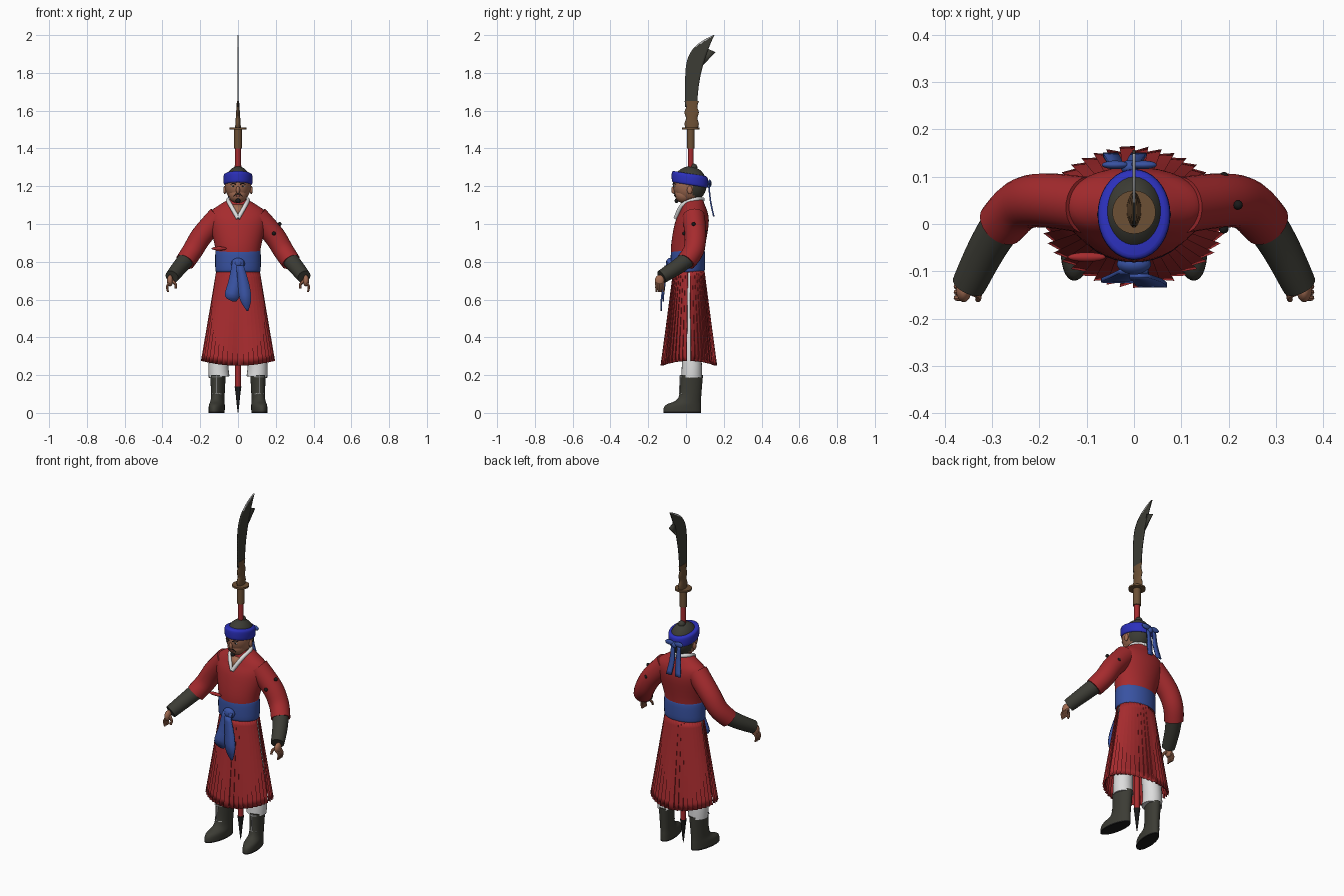
import bpy, bmesh, math
from mathutils import Vector

if "Cube" in bpy.data.objects:
    bpy.data.objects.remove(bpy.data.objects["Cube"], do_unlink=True)


def material(name, red, green, blue):
    mat = bpy.data.materials.new(name)
    mat.use_nodes = True
    mat.diffuse_color = (red, green, blue, 1)
    mat.node_tree.nodes["Principled BSDF"].inputs["Base Color"].default_value = mat.diffuse_color
    return mat


RED = material("red cloth", .38, .024, .027)
BLUE = material("sash blue", .04, .085, .36)
BRIGHT_BLUE = material("headband blue", .025, .03, .5)
LEATHER = material("dark leather", .045, .045, .035)
SKIN = material("skin", .36, .15, .085)
LIP = material("lips", .24, .07, .05)
WHITE = material("white cloth", .72, .72, .72)
WOOD = material("carved wood", .15, .08, .035)
BLACK = material("black", .01, .01, .01)
STEEL = material("bright steel", .45, .45, .45)


def finish(name, bm, mat):
    bmesh.ops.recalc_face_normals(bm, faces=bm.faces)
    mesh = bpy.data.meshes.new(name)
    bm.to_mesh(mesh)
    bm.free()
    part = bpy.data.objects.new(name, mesh)
    bpy.context.collection.objects.link(part)
    mesh.materials.append(mat)
    bpy.ops.object.select_all(action='DESELECT')
    part.select_set(True)
    bpy.context.view_layer.objects.active = part
    bpy.ops.object.shade_smooth_by_angle(angle=math.radians(40))
    return part


def mirror(part):
    part.modifiers.new("Mirror", 'MIRROR')
    return part


def thicken(part, thickness):
    solid = part.modifiers.new("Solidify", 'SOLIDIFY')
    solid.thickness, solid.offset = thickness, 0
    return part


def paint(part, mat, rule):
    part.data.materials.append(mat)
    for face in part.data.polygons:
        if rule(face.center):
            face.material_index = 1


def resample(rows, steps):
    """Smooth in-between rows through the given ones."""
    out = []
    last = len(rows) - 1
    for i in range(last):
        quad = rows[max(i - 1, 0)], rows[i], rows[i + 1], rows[min(i + 2, last)]
        for k in range(steps):
            t = k / steps
            out.append([b + t * (c - a) / 2 + t * t * (a - 2.5 * b + 2 * c - d / 2)
                        + t ** 3 * (1.5 * (b - c) + (d - a) / 2) for a, b, c, d in zip(*quad)])
    return out + [rows[last]]


def bridge(name, rings, mat, closed=True):
    bm = bmesh.new()
    loops = [[bm.verts.new(point) for point in ring] for ring in rings]
    count = len(loops[0])
    for low, high in zip(loops, loops[1:]):
        for i in range(count if closed else count - 1):
            j = (i + 1) % count
            bm.faces.new((low[i], low[j], high[j], high[i]))
    if closed:
        bm.faces.new(loops[0])
        bm.faces.new(loops[-1])
    return finish(name, bm, mat)


def turn(count):
    return [math.tau * i / count for i in range(count)]


def loft(name, rows, mat, steps=4, centre=0, shear=0, tilt=0):
    """Stack of level ellipses: rows are (z, y, x radius, y radius)."""
    rings = []
    for z, mid, wide, deep in resample(rows, steps):
        sides = [(wide * math.cos(a), mid + deep * math.sin(a)) for a in turn(36)]
        rings.append([(centre + x + shear * y, y, z + tilt * y) for x, y in sides])
    return bridge(name, rings, mat)


def tube(name, points, start, end, mat, sides=16):
    """Round tube along a path, tapering between two radii."""
    path = [Vector(p) for p in resample(points, 4)]
    last = len(path) - 1
    across, rings = None, []
    for i, p in enumerate(path):
        along = (path[min(i + 1, last)] - path[max(i - 1, 0)]).normalized()
        across = along.orthogonal() if across is None else across - along * across.dot(along)
        across.normalize()
        other = along.cross(across)
        radius = start + (end - start) * i / last
        rings.append([p + radius * (across * math.cos(a) + other * math.sin(a)) for a in turn(sides)])
    return bridge(name, rings, mat)


def ribbon(name, rows, mat):
    """Hanging cloth strip: rows are (x, y, z, half width)."""
    edges = [[(x - half, y, z), (x + half, y, z)] for x, y, z, half in resample(rows, 3)]
    return thicken(bridge(name, edges, mat, closed=False), .008)


def plate(name, points, mat, thickness):
    bm = bmesh.new()
    bm.faces.new([bm.verts.new(p) for p in points])
    return thicken(finish(name, bm, mat), thickness)


def blob(name, centre, size, mat):
    bm = bmesh.new()
    bmesh.ops.create_uvsphere(bm, u_segments=32, v_segments=24, radius=1)
    bmesh.ops.scale(bm, vec=size, verts=bm.verts)
    bmesh.ops.translate(bm, vec=centre, verts=bm.verts)
    return finish(name, bm, mat)


# Tunic, sleeves and forearm guards
loft("tunic", [(.75, .01, .11, .08), (.87, .01, .12, .09), (1, .03, .15, .09),
               (1.06, .04, .15, .075), (1.1, .04, .1, .06), (1.13, .04, .05, .05)], RED)
mirror(tube("sleeve", [(.1, .04, 1.04), (.19, .05, .94), (.24, .04, .86), (.28, 0, .8)], .06, .052, RED, 24))
mirror(tube("forearm_guard", [(.26, .03, .83), (.31, -.05, .77), (.35, -.13, .72)], .046, .036, LEATHER, 24))
for spot in (.22, .04, 1), (.19, .1, .96), (.19, -.01, .95):
    blob("sleeve_stud", spot, (.01, .01, .01), BLACK)

# Hands
mirror(blob("palm", (.36, -.14, .7), (.016, .025, .03), SKIN))
for i in range(4):
    y = -.12 - .012 * i
    mirror(tube("finger", [(.36, y, .69), (.375, y, .67), (.37, y, .64)], .008, .005, SKIN, 8))
mirror(tube("thumb", [(.35, -.14, .7), (.33, -.15, .68), (.33, -.16, .66)], .009, .006, SKIN, 8))


# Pleated skirt, split at both sides
def skirt_panel(name, start):
    pleats, gap, rows, rings = 20, .09, 12, []
    for row in range(rows + 1):
        t = row / rows
        ring = []
        for k in range(pleats + 1):
            angle = start + gap + (math.pi - 2 * gap) * k / pleats
            fold = math.copysign(.006 + .03 * t, pleats / 2 - k)
            for f in (1 - fold, 1 + fold):
                x = f * (.112 + .076 * t) * math.cos(angle)
                y = .015 + f * (.08 + .063 * t) * math.sin(angle)
                ring.append((x, y, .76 - t * (.51 - .025 * math.cos(angle) ** 2)))
        rings.append(ring)
    thicken(bridge(name, rings, RED, closed=False), .005)


skirt_panel("skirt_front", math.pi)
skirt_panel("skirt_back", 0)

# Sash with knot and hanging ends
loft("sash", [(.745, .01, .113, .08), (.76, .01, .12, .09), (.85, .01, .12, .09), (.865, .01, .113, .08)], BLUE)
blob("sash_knot", (0, -.085, .79), (.036, .022, .03), BLUE)
ribbon("sash_end_right", [(0, -.1, .8, .03), (-.01, -.11, .7, .04), (-.03, -.12, .62, .04), (-.02, -.12, .59, .01)], BLUE)
ribbon("sash_end_left", [(.01, -.11, .78, .02), (.03, -.12, .68, .03), (.04, -.13, .6, .03), (.05, -.13, .54, .004)], BLUE)
blob("side_tie", (-.1, -.07, .87), (.04, .01, .01), RED)

# White collar, open at the throat
mirror(tube("collar", [(0, -.055, 1.03), (.04, -.02, 1.1), (.05, .05, 1.13), (0, .09, 1.13)], .011, .011, WHITE))
plate("throat", [(-.04, -.02, 1.1), (0, -.055, 1.04), (.04, -.02, 1.1)], SKIN, .008)
tube("neck", [(0, .04, 1.08), (0, .03, 1.18)], .045, .045, SKIN, 24)

# Head, with hair on the crown and nape
skull = blob("skull", (0, .02, 1.21), (.07, .09, .095), SKIN)
paint(skull, LEATHER, lambda c: c.z > 1.24 or (c.y > .04 and c.z > 1.14))
blob("jaw", (0, -.01, 1.16), (.05, .05, .05), SKIN)
blob("topknot", (0, .04, 1.3), (.02, .02, .02), LEATHER)
mirror(blob("ear", (.07, .02, 1.18), (.008, .014, .022), SKIN))
blob("nose", (0, -.066, 1.18), (.01, .012, .02), SKIN)
mirror(blob("eye", (.026, -.061, 1.2), (.011, .004, .005), WHITE))
mirror(blob("pupil", (.026, -.064, 1.2), (.005, .002, .005), BLACK))
mirror(tube("eyebrow", [(.01, -.07, 1.21), (.026, -.065, 1.215), (.04, -.055, 1.21)], .003, .002, BLACK, 8))
mirror(tube("moustache", [(0, -.063, 1.16), (.014, -.06, 1.157), (.025, -.055, 1.145)], .003, .002, BLACK, 8))
blob("mouth", (0, -.058, 1.15), (.014, .005, .005), LIP)
blob("goatee", (0, -.05, 1.123), (.013, .01, .012), BLACK)

# Headband tied behind
loft("headband", [(1.21, .02, .07, .09), (1.22, .02, .076, .095), (1.26, .02, .076, .095), (1.27, .02, .065, .085)],
     BRIGHT_BLUE, tilt=-.16)
blob("headband_knot", (-.01, .12, 1.21), (.018, .015, .018), BLUE)
for side in (-1, 1):
    blob("headband_loop", (-.01 + side * .03, .125, 1.22), (.028, .009, .015), BLUE)
    x = -.02 + side * .02
    ribbon("headband_tail", [(x, .12, 1.21, .01), (x, .13, 1.12, .015), (x + side * .01, .147, 1.04, .016)], BLUE)

# Trousers and boots
mirror(tube("trouser_leg", [(.1, .03, .19), (.1, .03, .3), (.06, .02, .74)], .055, .05, WHITE, 24))
boot = loft("boot", [(0, -.02, .04, .1), (.04, -.015, .04, .095), (.08, .02, .035, .06), (.2, .03, .04, .06)],
            LEATHER, centre=.11, shear=-.14)
paint(boot, BLACK, lambda c: c.z < .01)
mirror(boot)
mirror(tube("boot_seam", [(.114, -.03, .2), (.114, -.035, .1)], .003, .003, WHITE, 8))
for z in (.1, .19):
    mirror(tube("boot_lace", [(.09, -.02, z), (.114, -.033, z), (.136, -.02, z)], .003, .003, WHITE, 8))


# Polearm: shaft, butt spike, grip, guard and carved socket
def pole(name, bottom, top, start, end, mat):
    tube(name, [(0, .025, bottom), (0, .025, top)], start, end, mat, 24)


pole("butt_spike", 0, .14, .001, .018, BLACK)
pole("shaft", .14, 1.41, .015, .015, RED)
pole("grip", 1.4, 1.5, .021, .021, WOOD)
pole("guard", 1.5, 1.51, .046, .046, WOOD)
loft("socket", [(1.5 + .03 * i, .03, .016 - .002 * i, .03 + .008 * (i % 2)) for i in range(6)], WOOD)


# Curved blade with a bright edge near the tip and a hook on the back
def blade_row(t, columns=8):
    front = -.005 + .15 * t ** 6
    back = .06 + .09 * t * t
    return [(0, front + (back - front) * i / columns, 1.62 + .38 * t) for i in range(columns + 1)]


blade = thicken(bridge("blade", [blade_row(i / 24) for i in range(25)], LEATHER, closed=False), .007)
paint(blade, STEEL, lambda c: c.z > 1.9 and c.y < 1.5 * (c.z - 1.9))
plate("blade_hook", [(0, .09, 1.84), (0, .156, 1.91), (0, .11, 1.93)], LEATHER, .007)
